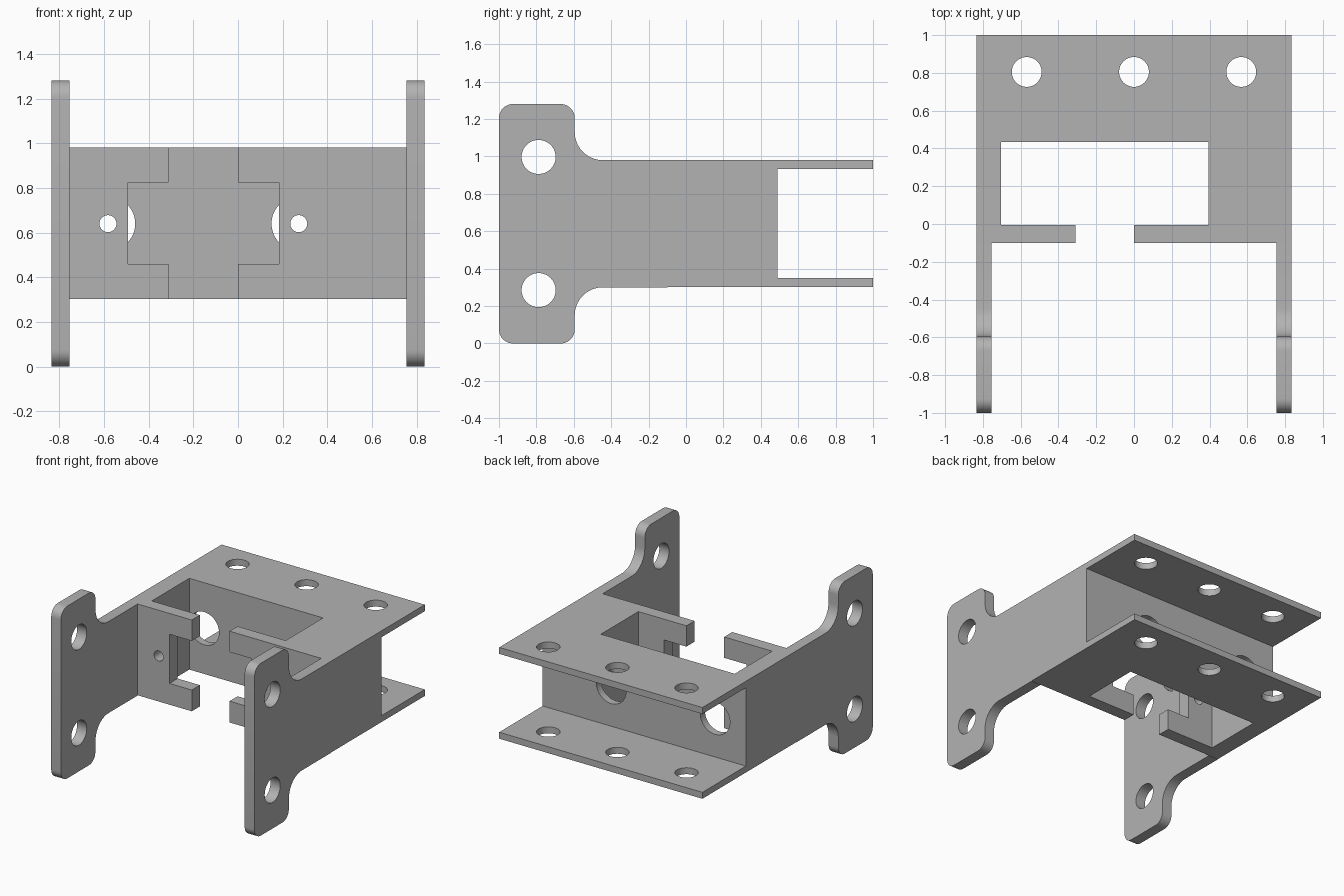
import bpy
import bmesh
from math import pi, sin, cos, radians

default = bpy.data.objects.get("Cube")
if default:
    bpy.data.objects.remove(default, do_unlink=True)

grey = bpy.data.materials.new("plain grey")
grey.use_nodes = True
colour = (0.45, 0.45, 0.45, 1)
grey.diffuse_color = colour
grey.node_tree.nodes["Principled BSDF"].inputs["Base Color"].default_value = colour


def add_object(name, bm):
    bmesh.ops.recalc_face_normals(bm, faces=bm.faces)
    mesh = bpy.data.meshes.new(name)
    bm.to_mesh(mesh)
    bm.free()
    mesh.materials.append(grey)
    obj = bpy.data.objects.new(name, mesh)
    bpy.context.collection.objects.link(obj)
    return obj


def box(name, xs, ys, zs):
    bm = bmesh.new()
    bmesh.ops.create_cube(bm, size=1)
    for v in bm.verts:
        v.co = [r[0] if c < 0 else r[1] for c, r in zip(v.co, (xs, ys, zs))]
    return add_object(name, bm)


def cylinder(name, centre, radius, depth, axis):
    bm = bmesh.new()
    bmesh.ops.create_cone(bm, cap_ends=True, segments=48, radius1=radius,
                          radius2=radius, depth=depth)
    obj = add_object(name, bm)
    obj.location = centre
    obj.rotation_euler = {"x": (0, pi / 2, 0), "y": (pi / 2, 0, 0), "z": (0, 0, 0)}[axis]
    return obj


def combine(target, other, operation):
    other.hide_render = True
    bpy.context.view_layer.update()
    mod = target.modifiers.new(operation.title(), "BOOLEAN")
    mod.operation = operation
    mod.solver = "EXACT"
    mod.object = other
    bpy.context.view_layer.objects.active = target
    bpy.ops.object.modifier_apply(modifier=mod.name)
    bpy.data.objects.remove(other, do_unlink=True)


def arc(y, z, radius, start, end, steps=10):
    angles = [radians(start + (end - start) * i / steps) for i in range(steps + 1)]
    return [(y + radius * cos(a), z + radius * sin(a)) for a in angles]


def leg(name, x0, x1):
    # Upper half of the flange outline, mirrored for the lower half
    middle = 0.64
    upper = [(-0.1, 0.98)]
    upper += arc(-0.445, 1.13, 0.15, 270, 180)
    upper += arc(-0.67, 1.205, 0.075, 0, 90)
    upper += arc(-0.925, 1.205, 0.075, 90, 180)
    outline = upper + [(y, 2 * middle - z) for y, z in reversed(upper)]
    bm = bmesh.new()
    face = bm.faces.new([bm.verts.new((x0, y, z)) for y, z in outline])
    result = bmesh.ops.extrude_face_region(bm, geom=[face])
    moved = [g for g in result["geom"] if isinstance(g, bmesh.types.BMVert)]
    bmesh.ops.translate(bm, verts=moved, vec=(x1 - x0, 0, 0))
    return add_object(name, bm)


# Main block, including both rear shelves
bracket = box("mounting_bracket", (-0.835, 0.835), (-0.1, 1), (0.302, 0.98))

# Rear slot, central well, front gap and widened front notch
cuts = [
    ("rear_slot", (-1, 1), (0.49, 1.2), (0.35, 0.932)),
    ("well", (-0.705, 0.395), (-0.005, 0.435), (-0.2, 1.5)),
    ("front_gap", (-0.31, 0), (-0.3, 0.1), (-0.2, 1.5)),
    ("front_notch", (-0.493, 0.183), (-0.3, 0.1), (0.46, 0.825)),
]
for cut in cuts:
    combine(bracket, box(*cut), "DIFFERENCE")

# Large holes in the back wall and small screw holes in the front plate
for x in (-0.582, 0.272):
    combine(bracket, cylinder("wall_hole", (x, 0.46, 0.64), 0.122, 0.2, "y"), "DIFFERENCE")
    combine(bracket, cylinder("screw_hole", (x, -0.05, 0.64), 0.038, 0.2, "y"), "DIFFERENCE")

# Holes through both shelves
for x in (-0.568, 0, 0.568):
    combine(bracket, cylinder("shelf_hole", (x, 0.805, 0.64), 0.079, 2, "z"), "DIFFERENCE")

# Forward legs with rounded flanges
combine(bracket, leg("right_leg", -0.835, -0.755), "UNION")
combine(bracket, leg("left_leg", 0.755, 0.835), "UNION")
for z in (0.285, 0.997):
    combine(bracket, cylinder("flange_hole", (0, -0.788, z), 0.091, 3, "x"), "DIFFERENCE")

bpy.ops.object.select_all(action="DESELECT")
bracket.select_set(True)
bpy.context.view_layer.objects.active = bracket
bpy.ops.object.shade_smooth_by_angle(angle=radians(30))
